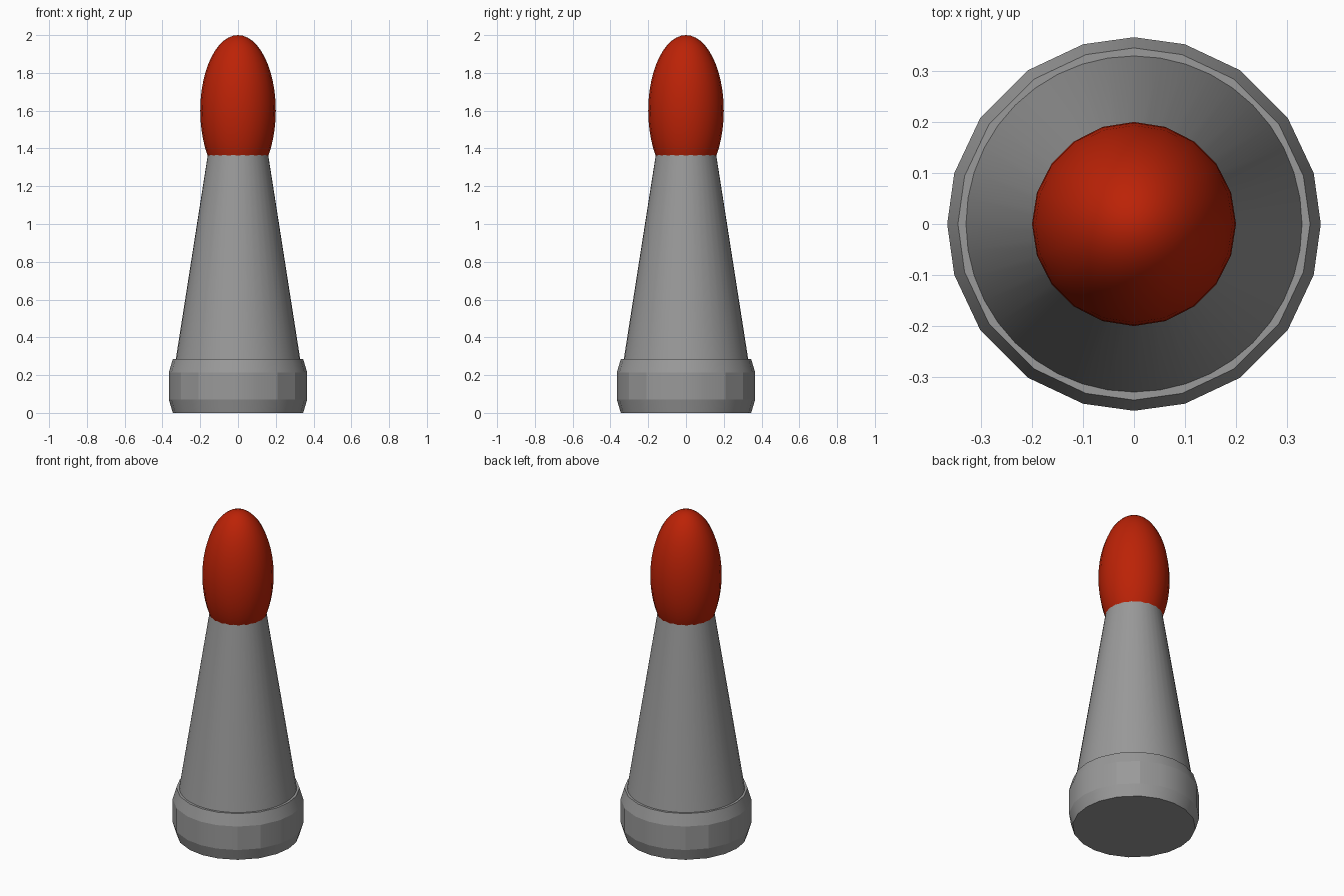
import bpy
import math

if "Cube" in bpy.data.objects:
    bpy.data.objects.remove(bpy.data.objects["Cube"])


def lathe(name, profile, sides, material, warp=0, sharp_angle=30, sharp_z=()):
    """Revolve (radius, z) points around z; radius 0 makes a pole.
    warp (degrees) bunches the sides towards the axes; rings at sharp_z stay crisp."""
    verts, faces, rings = [], [], []
    for r, z in profile:
        start = len(verts)
        count = 1 if r < 1e-6 else sides
        for i in range(count):
            a = 2 * math.pi * i / sides
            a -= math.radians(warp) * math.sin(4 * a)
            verts.append((r * math.cos(a), r * math.sin(a), z))
        rings.append([start + i % count for i in range(sides)])
    for lo, hi in zip(rings, rings[1:]):
        for i in range(sides):
            j = (i + 1) % sides
            quad = [lo[i], lo[j], hi[j], hi[i]]
            faces.append(list(dict.fromkeys(quad)))
    # flat caps on open ends
    if profile[0][0] > 1e-6:
        faces.append(rings[0][::-1])
    if profile[-1][0] > 1e-6:
        faces.append(rings[-1])
    mesh = bpy.data.meshes.new(name)
    mesh.from_pydata(verts, [], faces)
    mesh.materials.append(material)
    for e in mesh.edges:
        z0, z1 = (mesh.vertices[v].co.z for v in e.vertices)
        if any(abs(z0 - z) < 1e-4 and abs(z1 - z) < 1e-4 for z in sharp_z):
            e.use_edge_sharp = True
    obj = bpy.data.objects.new(name, mesh)
    bpy.context.collection.objects.link(obj)
    bpy.ops.object.select_all(action='DESELECT')
    obj.select_set(True)
    bpy.context.view_layer.objects.active = obj
    bpy.ops.object.shade_smooth_by_angle(angle=math.radians(sharp_angle),
                                         keep_sharp_edges=True)
    return obj


def colour(name, rgb):
    mat = bpy.data.materials.new(name)
    mat.diffuse_color = (*rgb, 1)
    mat.use_nodes = True
    mat.node_tree.nodes["Principled BSDF"].inputs["Base Color"].default_value = mat.diffuse_color
    return mat


grey = colour("dark_grey", (0.32, 0.32, 0.32))
red = colour("red", (0.5, 0.016, 0.002))

# chamfered foot
lathe("base", [(0.345, 0), (0.366, 0.07), (0.366, 0.215), (0.345, 0.285)], 20, grey,
      warp=2.3, sharp_angle=19.5, sharp_z=(0.07, 0.215))

# tapered body, its top hidden in the head
lathe("body", [(0.33, 0.28), (0.142, 1.48)], 40, grey)

# egg-shaped head
rings = 24
head = [(0.2 * math.sin(math.pi * i / rings), 1.6 - 0.4 * math.cos(math.pi * i / rings))
        for i in range(rings + 1)]
lathe("head", head, 20, red)
